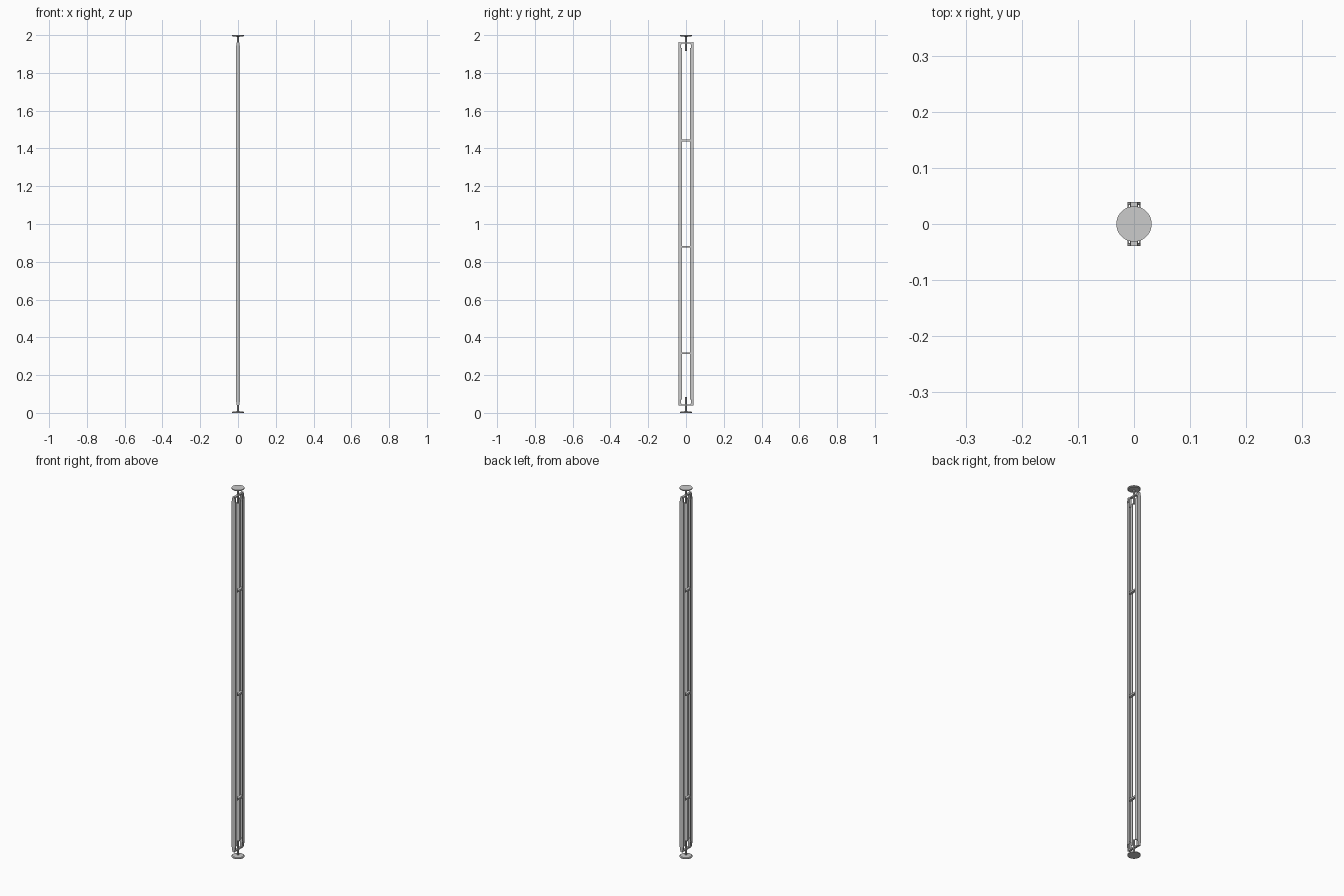
import bpy, bmesh, math
from mathutils import Matrix

if "Cube" in bpy.data.objects:
    bpy.data.objects.remove(bpy.data.objects["Cube"])


def finish(name, bm):
    bmesh.ops.recalc_face_normals(bm, faces=bm.faces[:])
    me = bpy.data.meshes.new(name)
    bm.to_mesh(me)
    bm.free()
    ob = bpy.data.objects.new(name, me)
    bpy.context.collection.objects.link(ob)
    return ob


def box(name, size, loc):
    bm = bmesh.new()
    bmesh.ops.create_cube(bm, size=1, matrix=Matrix.Translation(loc) @ Matrix.Diagonal((*size, 1)))
    return finish(name, bm)


def prism(name, pts, place, offset):
    """Extrude a 2D outline placed in space by the given function."""
    bm = bmesh.new()
    face = bm.faces.new([bm.verts.new(place(*p)) for p in pts])
    ext = bmesh.ops.extrude_face_region(bm, geom=[face])
    bmesh.ops.translate(bm, vec=offset, verts=[g for g in ext["geom"] if isinstance(g, bmesh.types.BMVert)])
    return finish(name, bm)


def lathe(name, pts, sides=48):
    """Solid of revolution about z from (radius, height) points."""
    bm = bmesh.new()
    vs = [bm.verts.new((r, 0, z)) for r, z in pts]
    es = [bm.edges.new(p) for p in zip(vs, vs[1:])]
    bmesh.ops.spin(bm, geom=vs + es, cent=(0, 0, 0), axis=(0, 0, 1), angle=math.tau, steps=sides)
    bmesh.ops.remove_doubles(bm, verts=bm.verts[:], dist=1e-5)
    for f in bm.faces:
        f.smooth = True
    ob = finish(name, bm)
    bpy.ops.object.select_all(action='DESELECT')
    ob.select_set(True)
    bpy.context.view_layer.objects.active = ob
    bpy.ops.object.shade_smooth_by_angle(angle=math.radians(35))
    return ob


LOW, HIGH = 0.038, 1.964

for s, side in ((-1, "front"), (1, "back")):
    # Upright rail: inward-facing channel
    c = [(-.0115, .022), (-.0115, .037), (.0115, .037), (.0115, .022),
         (.0085, .022), (.0085, .034), (-.0085, .034), (-.0085, .022)]
    prism(side + "_rail", c, lambda x, y: (x, s * y, .07), (0, 0, 1.862))
    # Outer strip with tapered ends
    strip = [(-.006, LOW), (.006, LOW), (.0115, .07), (.0115, 1.932),
             (.006, HIGH), (-.006, HIGH), (-.0115, 1.932), (-.0115, .07)]
    prism(side + "_strip", strip, lambda x, z: (x, s * .034, z), (0, s * .005, 0))

# Cross bars
for i, z in enumerate((.315, .88, 1.442)):
    box(f"cross_bar_{i + 1}", (.014, .068, .009), (0, 0, z))

for d, end, base in ((1, "bottom", 0), (-1, "top", 2)):
    # End plate joining the rails
    box(end + "_plate", (.012, .078, .007), (0, 0, base + d * .0415))
    # Tapered corner gussets
    for s, side in ((-1, "front"), (1, "back")):
        g = [(.034, .04), (.024, .04), (.029, .088), (.034, .088)]
        prism(f"{end}_{side}_gusset", g, lambda y, z: (-.006, s * y, base + d * z), (.012, 0, 0))
    # Levelling foot: disc and screw
    foot = [(0, 0), (.0315, 0), (.0315, .004), (.028, .007), (.0045, .009), (.0045, .085), (0, .085)]
    lathe(end + "_foot", [(r, base + d * z) for r, z in foot])
